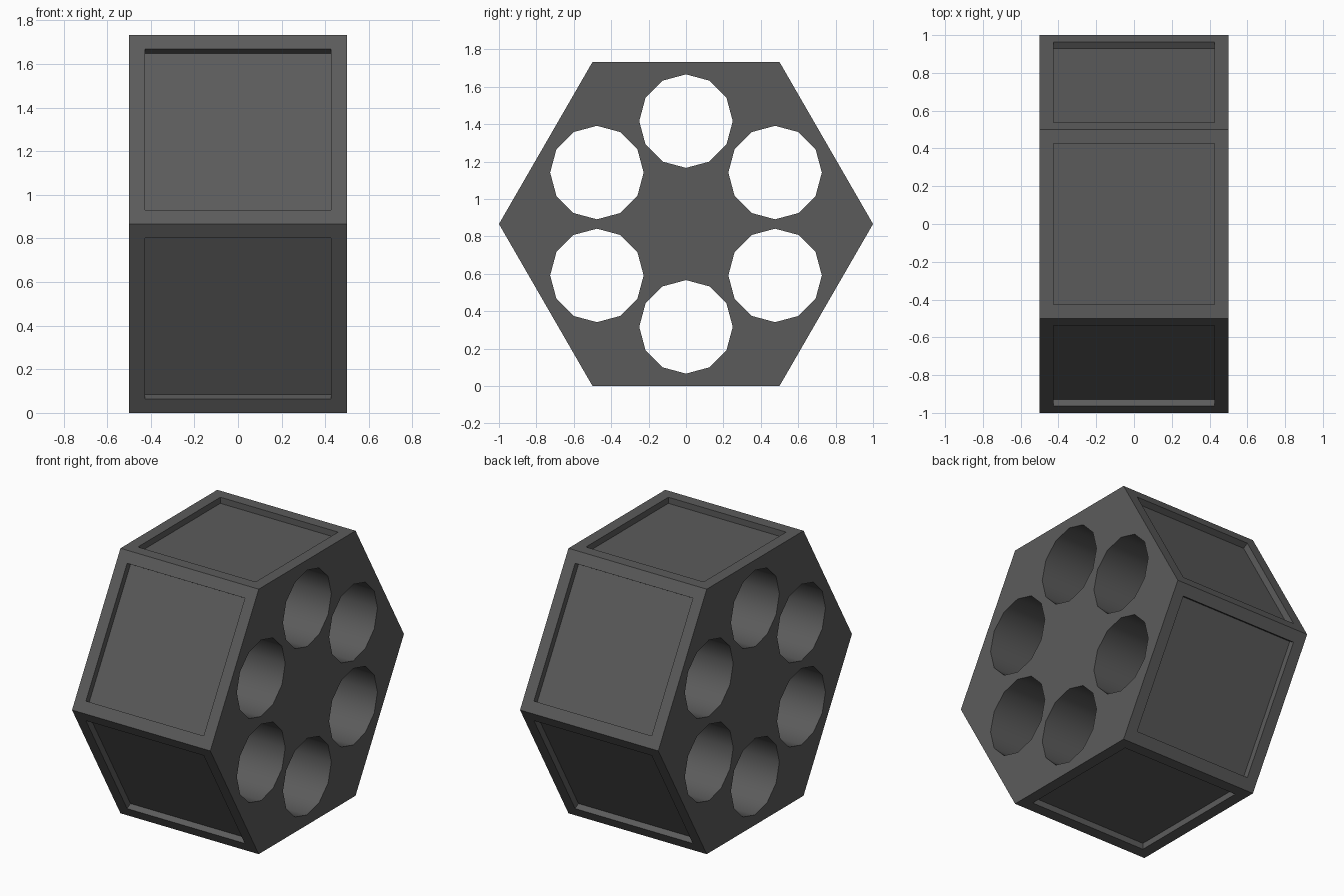
import bpy, bmesh, math
from mathutils import Matrix, Vector

if "Cube" in bpy.data.objects:
    bpy.data.objects.remove(bpy.data.objects["Cube"])

WIDTH = 1.0
CENTRE = Vector((0, 0, math.sqrt(3) / 2))
ALONG_X = Matrix.Rotation(math.pi / 2, 4, 'Y')

steel = bpy.data.materials.new("dark_grey_steel")
steel.use_nodes = True
colour = (0.105, 0.105, 0.105, 1)
steel.diffuse_color = colour
steel.node_tree.nodes["Principled BSDF"].inputs["Base Color"].default_value = colour


def add_prism(bm, sides, radius, length, centre):
    """Closed prism lying along the x axis."""
    bmesh.ops.create_cone(bm, cap_ends=True, segments=sides, radius1=radius,
                          radius2=radius, depth=length,
                          matrix=Matrix.Translation(centre) @ ALONG_X)


def make_object(name, bm):
    bmesh.ops.recalc_face_normals(bm, faces=bm.faces)
    mesh = bpy.data.meshes.new(name)
    bm.to_mesh(mesh)
    bm.free()
    mesh.materials.append(steel)
    obj = bpy.data.objects.new(name, mesh)
    bpy.context.collection.objects.link(obj)
    return obj


# Hexagonal drum with a sunken panel in each of its six sides
bm = bmesh.new()
add_prism(bm, 6, 1.0, WIDTH, CENTRE)
bm.normal_update()
sides = [f for f in bm.faces if abs(f.normal.x) < 0.5]
bmesh.ops.inset_individual(bm, faces=sides, thickness=0.105)
for panel in sides:
    inward = panel.normal * -0.04
    result = bmesh.ops.extrude_discrete_faces(bm, faces=[panel])
    floor = result["faces"][0]
    bmesh.ops.translate(bm, verts=floor.verts, vec=inward)
bmesh.ops.remove_doubles(bm, verts=bm.verts, dist=0.0001)
drum = make_object("hexagonal_drum", bm)

# Ring of six bores running through the drum
bm = bmesh.new()
for i in range(6):
    a = math.radians(90 + 60 * i)
    offset = Vector((0, math.cos(a), math.sin(a))) * 0.55
    add_prism(bm, 12, 0.25, WIDTH * 1.5, CENTRE + offset)
cutter = make_object("bore_cutter", bm)
cutter.hide_render = True

cut = drum.modifiers.new("bores", 'BOOLEAN')
cut.operation = 'DIFFERENCE'
cut.solver = 'EXACT'
cut.object = cutter
bpy.ops.object.select_all(action='DESELECT')
drum.select_set(True)
bpy.context.view_layer.objects.active = drum
bpy.ops.object.modifier_apply(modifier=cut.name)
bpy.data.objects.remove(cutter)

# Smooth bores, crisp outer edges
bpy.ops.object.shade_smooth_by_angle(angle=math.radians(40))
